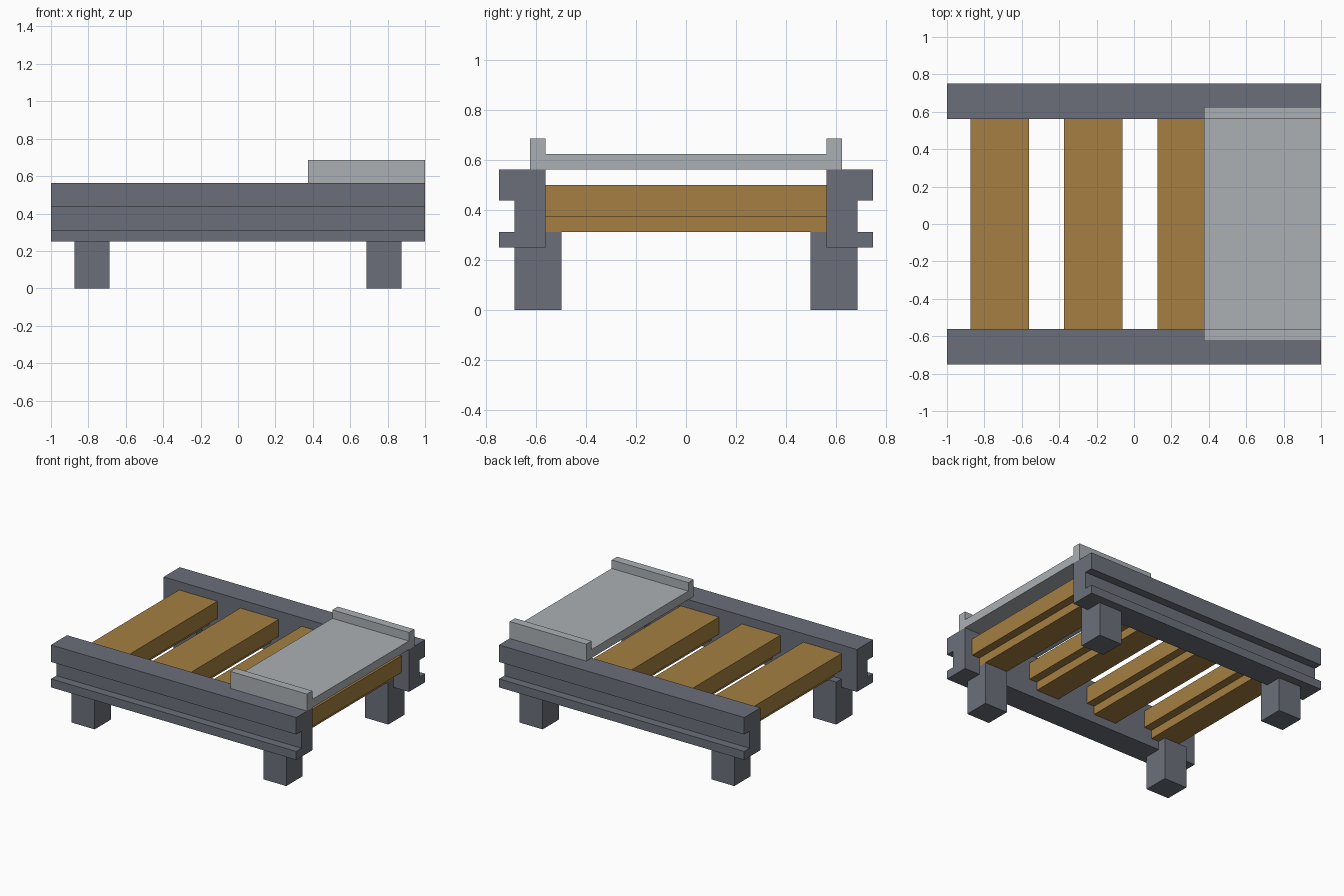
import bpy
import bmesh
from mathutils import Vector

cube = bpy.data.objects.get("Cube")
if cube:
    bpy.data.objects.remove(cube, do_unlink=True)


def make_material(name, rgb):
    mat = bpy.data.materials.new(name)
    mat.use_nodes = True
    colour = (*rgb, 1.0)
    mat.diffuse_color = colour
    bsdf = next(n for n in mat.node_tree.nodes if n.type == 'BSDF_PRINCIPLED')
    bsdf.inputs["Base Color"].default_value = colour
    return mat


frame_grey = make_material("dark grey metal", (0.147, 0.159, 0.191))
wood = make_material("brown wood", (0.376, 0.212, 0.053))
plate_grey = make_material("light grey metal", (0.407, 0.434, 0.456))


def extrude_profile(name, points, axis, start, end, mat):
    """Extrude a closed (horizontal, z) outline along the x or y axis."""
    bm = bmesh.new()
    if axis == 'x':
        verts = [bm.verts.new((start, h, z)) for h, z in points]
        direction = Vector((end - start, 0, 0))
    else:
        verts = [bm.verts.new((h, start, z)) for h, z in points]
        direction = Vector((0, end - start, 0))
    face = bm.faces.new(verts)
    result = bmesh.ops.extrude_face_region(bm, geom=[face], use_keep_orig=True)
    moved = [g for g in result["geom"] if isinstance(g, bmesh.types.BMVert)]
    bmesh.ops.translate(bm, verts=moved, vec=direction)
    bmesh.ops.recalc_face_normals(bm, faces=bm.faces)
    mesh = bpy.data.meshes.new(name)
    bm.to_mesh(mesh)
    bm.free()
    mesh.materials.append(mat)
    obj = bpy.data.objects.new(name, mesh)
    bpy.context.collection.objects.link(obj)
    return obj


# Side rails: channel profile with a thick upper and a thin lower flange
rail = [(0.5625, 0.25), (0.75, 0.25), (0.75, 0.3125), (0.6875, 0.3125),
        (0.6875, 0.4375), (0.75, 0.4375), (0.75, 0.5625), (0.5625, 0.5625)]
for side, label in ((-1, "front"), (1, "back")):
    extrude_profile(f"{label}_rail", [(side * y, z) for y, z in rail],
                    'x', -1.0, 1.0, frame_grey)

    # Legs, tucked under the rail and the end slats
    for end, end_label in ((-1, "right"), (1, "left")):
        leg = [(end * 0.6875, 0), (end * 0.875, 0),
               (end * 0.875, 0.3125), (end * 0.6875, 0.3125)]
        extrude_profile(f"{label}_{end_label}_leg", leg,
                        'y', side * 0.5, side * 0.6875, frame_grey)

# Cross slats: wide board with a narrower rib beneath
half_slat = [(0.09375, 0.3125), (0.09375, 0.375), (0.15625, 0.375), (0.15625, 0.5)]
slat = half_slat + [(-x, z) for x, z in reversed(half_slat)]
for i in range(4):
    centre = -0.71875 + 0.5 * i
    extrude_profile(f"slat_{i + 1}", [(centre + x, z) for x, z in slat],
                    'y', -0.5625, 0.5625, wood)

# Cover plate with a raised lip along each rail
half_plate = [(0.625, 0.5625), (0.625, 0.6875), (0.5625, 0.6875), (0.5625, 0.625)]
plate = half_plate + [(-y, z) for y, z in reversed(half_plate)]
extrude_profile("cover_plate", plate, 'x', 0.375, 1.0, plate_grey)
